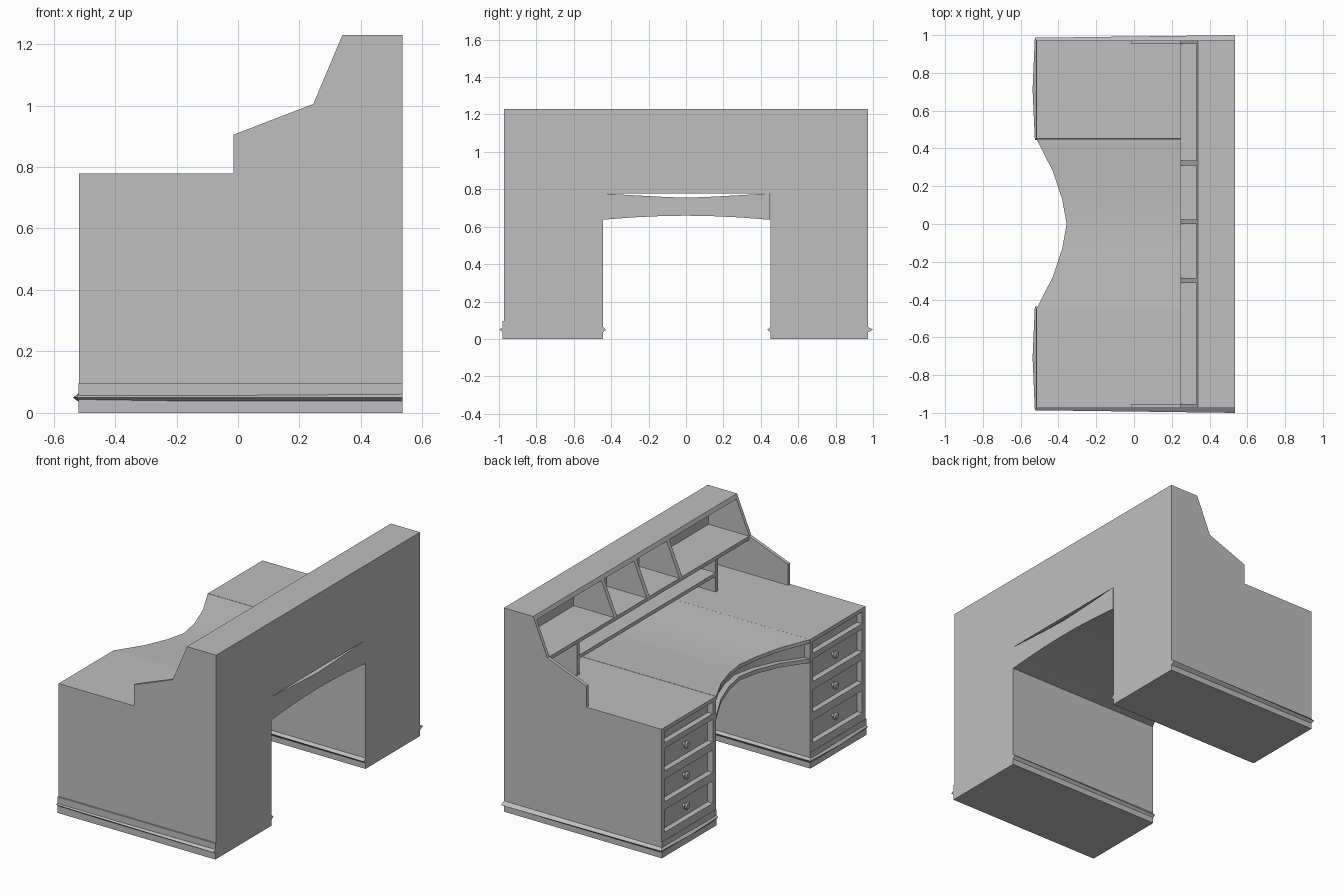
import bpy
import bmesh
from mathutils import Vector

cube = bpy.data.objects.get("Cube")
if cube:
    bpy.data.objects.remove(cube)

# One grey for the whole desk
grey = bpy.data.materials.new("plain_grey")
grey.use_nodes = True
GREY = (0.52, 0.52, 0.52, 1)
grey.diffuse_color = GREY
grey.node_tree.nodes["Principled BSDF"].inputs["Base Color"].default_value = GREY

BACK, FRONT, TOP = 0.535, -0.517, 0.778
SIDE = 0.972


def finish(name, bm, smooth=False):
    bmesh.ops.recalc_face_normals(bm, faces=bm.faces)
    mesh = bpy.data.meshes.new(name)
    bm.to_mesh(mesh)
    bm.free()
    mesh.materials.append(grey)
    obj = bpy.data.objects.new(name, mesh)
    bpy.context.collection.objects.link(obj)
    if smooth:
        bpy.ops.object.select_all(action='DESELECT')
        obj.select_set(True)
        bpy.context.view_layer.objects.active = obj
        bpy.ops.object.shade_smooth_by_angle(angle=0.5)
    return obj


def loft(name, sections, smooth=False):
    """Skin a list of matching closed sections and cap both ends."""
    bm = bmesh.new()
    rings = [[bm.verts.new(p) for p in s] for s in sections]
    n = len(rings[0])
    for a, b in zip(rings, rings[1:]):
        for i in range(n):
            j = (i + 1) % n
            bm.faces.new((a[i], a[j], b[j], b[i]))
    bm.faces.new(rings[0])
    bm.faces.new(rings[-1])
    return finish(name, bm, smooth)


def board(name, profile, y0, y1):
    """Extrude an (x, z) profile across y."""
    return loft(name, [[(x, y, z) for x, z in profile] for y in (y0, y1)])


def box(name, x0, x1, y0, y1, z0, z1):
    return board(name, [(x0, z0), (x1, z0), (x1, z1), (x0, z1)], y0, y1)


def knob(name, x, y, z):
    # Turned profile: distance out from the drawer, radius
    profile = [(0, 0.010), (0.012, 0.010), (0.016, 0.022), (0.024, 0.024), (0.031, 0.015)]
    bm = bmesh.new()
    prev = None
    for out, radius in profile:
        ring = bmesh.ops.create_circle(bm, segments=12, radius=radius)["verts"]
        for v in ring:
            v.co = Vector((x - out, y + v.co.x, z + v.co.y))
        if prev:
            for i in range(12):
                j = (i + 1) % 12
                bm.faces.new((prev[i], prev[j], ring[j], ring[i]))
        prev = ring
    bm.faces.new(prev)
    finish(name, bm, True)


# Pedestals with framed, recessed drawers
DRAWERS = [0.213, 0.398, 0.583]
RECESS = 0.034
openings = [(z - 0.068, z + 0.068) for z in DRAWERS] + [(0.685, 0.755)]
for side, inner, s in (("left", 0.4525, 1), ("right", -0.445, -1)):
    outer = s * SIDE
    lo, hi = min(inner, outer), max(inner, outer)
    box(side + "_pedestal", FRONT + RECESS, BACK, lo, hi, 0, TOP)
    for part, y0 in (("low", lo), ("high", hi - 0.03)):
        box(f"{side}_stile_{part}", FRONT, FRONT + RECESS, y0, y0 + 0.03, 0, TOP)
    edges = [0] + [z for o in openings for z in o] + [TOP]
    for i in range(0, len(edges), 2):
        box(f"{side}_rail_{i // 2}", FRONT, FRONT + RECESS, lo + 0.03, hi - 0.03,
            edges[i], edges[i + 1])
    for i, z in enumerate(DRAWERS):
        knob(f"{side}_knob_{i}", FRONT + RECESS, (lo + hi) / 2, z)

    # Plinth, set slightly off the body
    shift = 0.008 if s < 0 else 0
    box(side + "_plinth", FRONT - 0.002, BACK, lo - shift, hi - shift, 0, 0.097)

    # Pointed base moulding around three sides: root point, then peak point
    mid = (lo + hi) / 2
    path = [((BACK, inner), (BACK, inner - s * 0.018)),
            ((FRONT, inner), (FRONT - 0.008, inner - s * 0.008)),
            ((FRONT, mid), (FRONT - 0.02, mid)),
            ((FRONT, outer), (FRONT - 0.008, outer + s * 0.014)),
            ((BACK, outer), (BACK, s))]
    sections = []
    for (rx, ry), (px, py) in path:
        ix = rx + 0.02 if rx < 0 else rx
        iy = ry + (mid - ry) * 0.08
        sections.append([(ix, iy, 0.035), (rx, ry, 0.035), (px, py, 0.05),
                         (rx, ry, 0.065), (ix, iy, 0.065)])
    loft(side + "_base_moulding", sections)

# Dipped desktop bridge with a curved, recessed apron: y, front x, underside z, top z
half = [(0, -0.357, 0.659, 0.755), (0.13, -0.38, 0.657, 0.76),
        (0.28, -0.43, 0.65, 0.768), (0.45, FRONT, 0.637, TOP)]
stations = [(-y, *rest) for y, *rest in reversed(half[1:])] + half
sections = []
for y, x, low, high in stations:
    profile = [(BACK, low), (x, low), (x, low + 0.024), (x + RECESS, low + 0.024),
               (x + RECESS, high - 0.022), (x, high - 0.022), (x, high), (BACK, high)]
    sections.append([(px, y, pz) for px, pz in profile])
loft("desktop_bridge", sections, True)

# Hutch sides, back, top and shelf
PANEL = 0.02
side_profile = [(-0.015, TOP), (BACK, TOP), (BACK, 1.23), (0.34, 1.23),
                (0.245, 1.005), (-0.015, 0.905)]
for side, y0 in (("left", SIDE - PANEL), ("right", -SIDE)):
    board(side + "_hutch_side", side_profile, y0, y0 + PANEL)
INSIDE = SIDE - PANEL
box("hutch_back", BACK - PANEL, BACK, -INSIDE, INSIDE, TOP, 1.23)
board("hutch_top", [(0.33, 1.206), (BACK, 1.206), (BACK, 1.23), (0.34, 1.23)], -INSIDE, INSIDE)
box("hutch_shelf", 0.245, BACK - PANEL, -INSIDE, INSIDE, 0.982, 1.005)

# Slanted pigeonhole dividers
divider = [(0.245, 1.005), (BACK - PANEL, 1.005), (BACK - PANEL, 1.206), (0.33, 1.206)]
for i, y in enumerate((-0.3, 0.012, 0.322)):
    board(f"pigeonhole_divider_{i}", divider, y - 0.013, y + 0.013)

# Low letter shelf and its uprights
for side, y in (("left", 0.655), ("right", -0.665)):
    box(side + "_upright", 0.26, BACK - PANEL, y - 0.011, y + 0.011, TOP, 0.982)
box("letter_shelf", 0.26, BACK - PANEL, -0.654, 0.644, 0.872, 0.894)
